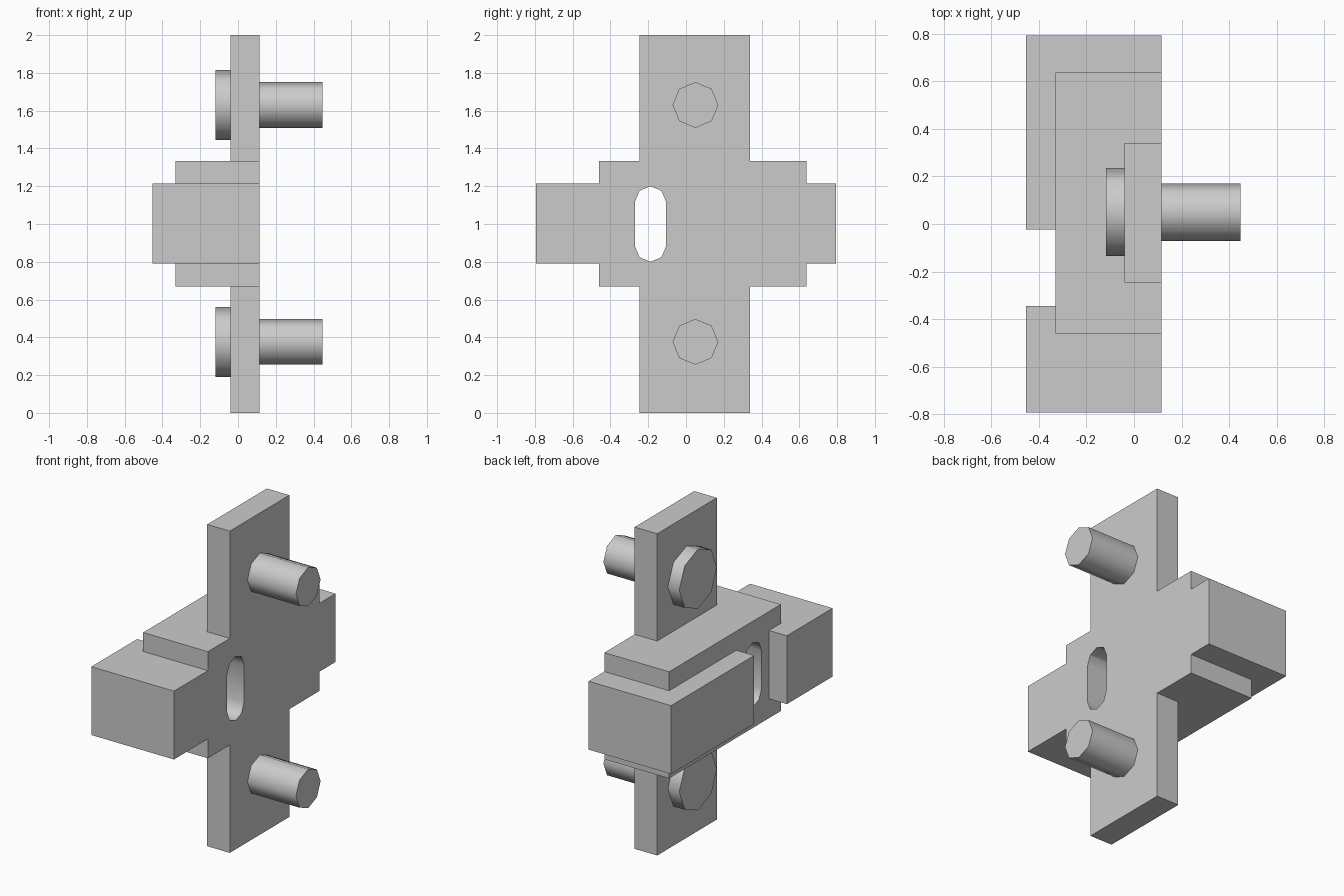
import bpy, bmesh
from math import sin, cos, pi, radians
from mathutils import Matrix

if "Cube" in bpy.data.objects:
    bpy.data.objects.remove(bpy.data.objects["Cube"])


def new_object(name, bm):
    bmesh.ops.recalc_face_normals(bm, faces=bm.faces)
    mesh = bpy.data.meshes.new(name)
    bm.to_mesh(mesh)
    bm.free()
    obj = bpy.data.objects.new(name, mesh)
    bpy.context.collection.objects.link(obj)
    return obj


def box(name, x, y, z):
    bm = bmesh.new()
    size = Matrix.Diagonal((x[1] - x[0], y[1] - y[0], z[1] - z[0], 1))
    centre = Matrix.Translation((sum(x) / 2, sum(y) / 2, sum(z) / 2))
    bmesh.ops.create_cube(bm, size=1, matrix=centre @ size)
    return new_object(name, bm)


def prism(name, profile, x0, x1):
    """Extrude a (y, z) profile along x."""
    bm = bmesh.new()
    face = bm.faces.new([bm.verts.new((x0, y, z)) for y, z in profile])
    ext = bmesh.ops.extrude_face_region(bm, geom=[face])["geom"]
    moved = [v for v in ext if isinstance(v, bmesh.types.BMVert)]
    bmesh.ops.translate(bm, verts=moved, vec=(x1 - x0, 0, 0))
    return new_object(name, bm)


def arc(y, z, r, start, count):
    """Points on an eight-sided circle."""
    return [(y + r * cos(start + i * pi / 4), z + r * sin(start + i * pi / 4))
            for i in range(count)]


def select_only(obj):
    bpy.ops.object.select_all(action='DESELECT')
    obj.select_set(True)
    bpy.context.view_layer.objects.active = obj


def combine(target, tool, operation):
    select_only(target)
    mod = target.modifiers.new(operation, 'BOOLEAN')
    mod.operation, mod.solver, mod.object = operation, 'EXACT', tool
    bpy.ops.object.modifier_apply(modifier=mod.name)
    bpy.data.objects.remove(tool)


def smooth(obj):
    select_only(obj)
    bpy.ops.object.shade_smooth_by_angle(angle=radians(50))


FACE = 0.115      # flush mounting face
PLATE_BACK = -0.04
ARM_Z = (0.79, 1.215)

# Body: tall plate, stepped middle block and two arms with a gap between them
body = box("body", (PLATE_BACK, FACE), (-0.245, 0.34), (0, 2))
for part in (box("middle_block", (-0.33, FACE), (-0.46, 0.637), (0.67, 1.333)),
             box("short_arm", (-0.453, FACE), (-0.793, -0.344), ARM_Z),
             box("long_arm", (-0.453, FACE), (-0.023, 0.793), ARM_Z)):
    combine(body, part, 'UNION')

# Slot through the middle block
slot = prism("slot_cutter", arc(-0.188, 1.118, 0.082, 0, 5)
             + arc(-0.188, 0.882, 0.082, pi, 5), -0.6, 0.3)
combine(body, slot, 'DIFFERENCE')
smooth(body)

# Bolts: head behind the plate, shank in front
for label, z in (("lower", 0.376), ("upper", 1.63)):
    smooth(prism(label + "_bolt_head", arc(0.05, z, 0.185, 0, 8), -0.118, PLATE_BACK))
    smooth(prism(label + "_bolt_shank", arc(0.05, z, 0.121, 0, 8), FACE, 0.448))
